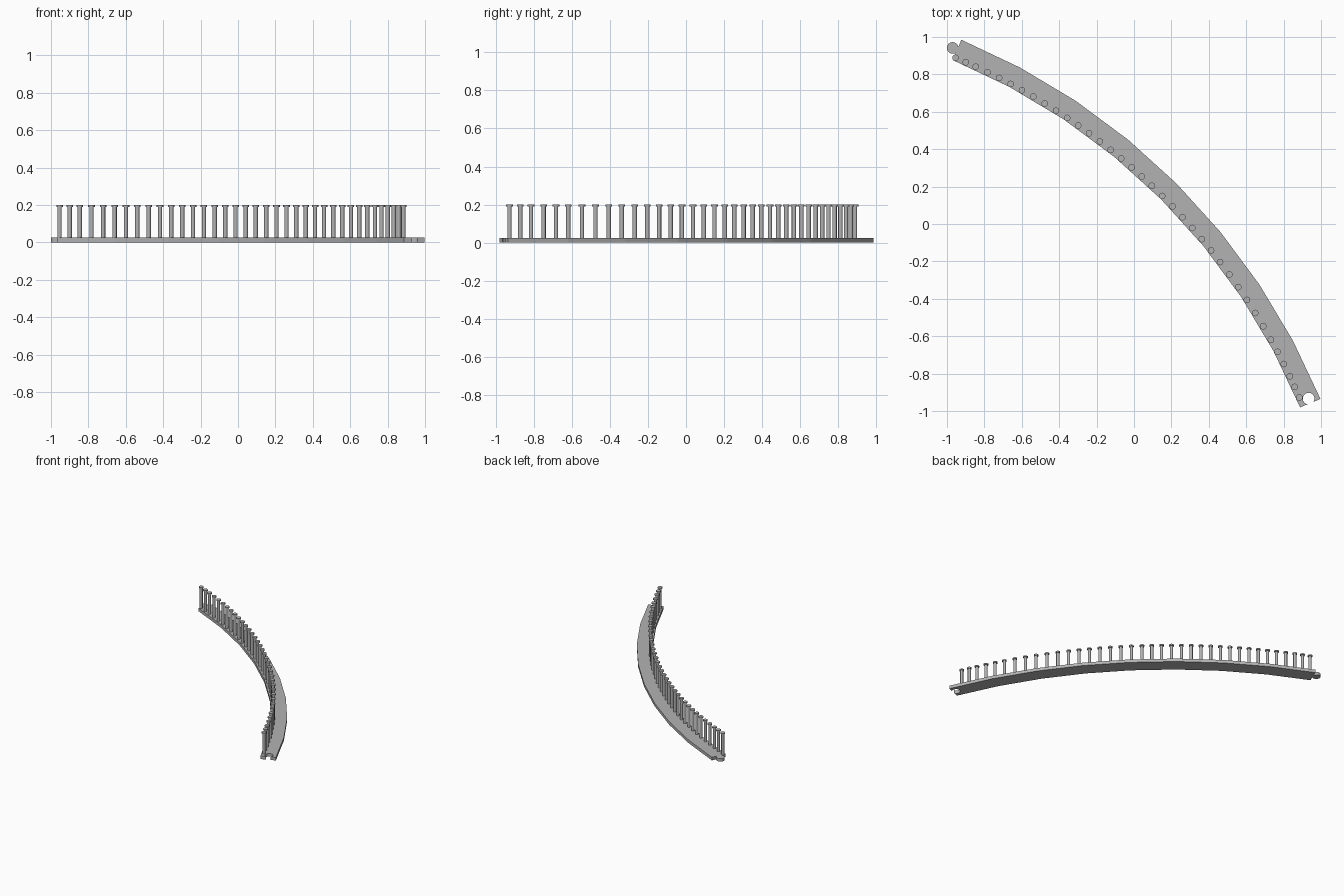
import bpy, bmesh, math
from mathutils import Matrix, Vector

cube = bpy.data.objects.get("Cube")
if cube:
    bpy.data.objects.remove(cube, do_unlink=True)

grey = bpy.data.materials.new("plain_grey")
grey.use_nodes = True
colour = (0.45, 0.45, 0.45, 1)
grey.diffuse_color = colour
grey.node_tree.nodes["Principled BSDF"].inputs["Base Color"].default_value = colour

CENTRE = Vector((-2.281, -2.293, 0))
R_OUT, R_IN, R_LINK, R_POST = 3.548, 3.43, 3.49, 3.447
START, END = 67.5, 22.5
SLAB_H, POST_TOP = 0.025, 0.2


def polar(radius, degrees, along=0.0):
    """Point on the arc, shifted along the tangent."""
    a = math.radians(degrees)
    radial = Vector((math.cos(a), math.sin(a), 0))
    tangent = Vector((-math.sin(a), math.cos(a), 0))
    return CENTRE + radial * radius + tangent * along


def link_arc(degrees, steps=20):
    """Round joint outline at a slab end, from outer to inner side."""
    r, d = 0.031, 0.026
    sweep = math.pi - math.acos(d / r)
    points = []
    for i in range(steps + 1):
        phi = sweep * (1 - 2 * i / steps)
        points.append(polar(R_LINK + r * math.sin(phi), degrees, d + r * math.cos(phi)))
    return points


def finish(bm, name):
    bmesh.ops.recalc_face_normals(bm, faces=bm.faces)
    mesh = bpy.data.meshes.new(name)
    bm.to_mesh(mesh)
    bm.free()
    mesh.materials.append(grey)
    return mesh


def add_object(name, mesh, location=(0, 0, 0)):
    obj = bpy.data.objects.new(name, mesh)
    obj.location = location
    bpy.context.collection.objects.link(obj)
    return obj


# Curved slab with a round tab at one end and a matching socket at the other
segments = 8
angles = [START + (END - START) * i / segments for i in range(segments + 1)]
outline = [polar(R_OUT, a) for a in angles]
outline += link_arc(END)
outline += [polar(R_IN, a) for a in reversed(angles)]
outline += reversed(link_arc(START))
bm = bmesh.new()
base = bm.faces.new([bm.verts.new(p) for p in outline])
top = bmesh.ops.extrude_face_region(bm, geom=[base], use_keep_orig=True)
bmesh.ops.translate(bm, vec=(0, 0, SLAB_H),
                    verts=[g for g in top["geom"] if isinstance(g, bmesh.types.BMVert)])
bmesh.ops.triangulate(bm, faces=[f for f in bm.faces if len(f.verts) > 4])
add_object("curved_slab", finish(bm, "curved_slab"))

# Post: slim shaft with a wider flat cap
bm = bmesh.new()
for radius, low, high in ((0.0115, 0.02, 0.191), (0.0175, 0.19, POST_TOP)):
    bmesh.ops.create_cone(bm, cap_ends=True, segments=20, radius1=radius, radius2=radius,
                          depth=high - low, matrix=Matrix.Translation((0, 0, (low + high) / 2)))
post_mesh = finish(bm, "post")
post_mesh.shade_smooth()
post_mesh.set_sharp_from_angle(angle=math.radians(35))

# Row of posts along the inner edge, closer together towards the ends
knots = [(0, 67.36), (2, 65.4), (7, 59.64), (12, 53.7), (18, 46.43),
         (25, 37.32), (31, 29.06), (34, 25.4), (36, 23.33)]
for (i0, a0), (i1, a1) in zip(knots, knots[1:]):
    for i in range(i0, i1 + (i1 == knots[-1][0])):
        angle = a0 + (a1 - a0) * (i - i0) / (i1 - i0)
        add_object(f"post_{i + 1}", post_mesh, polar(R_POST, angle))
